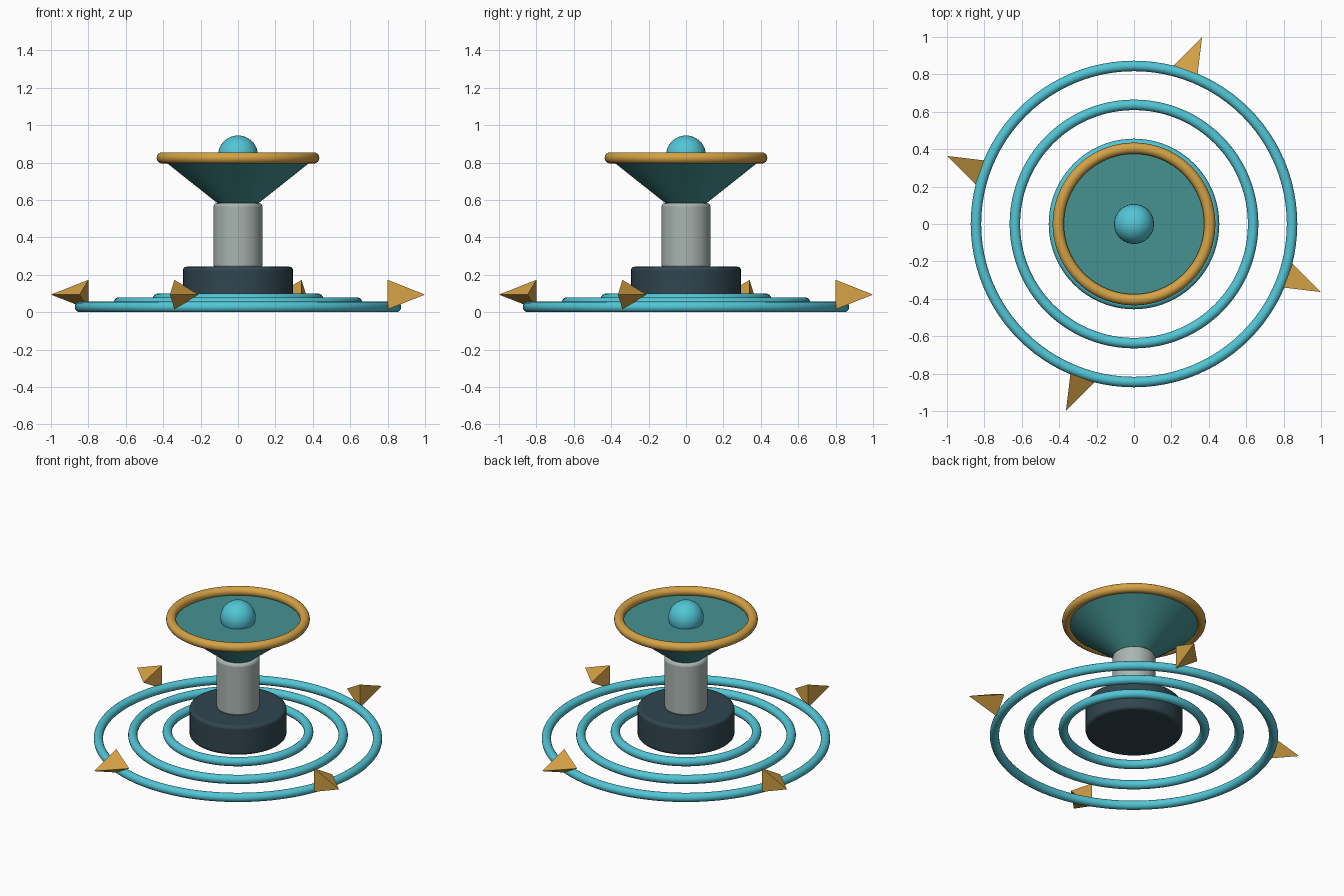
import bpy
import math

if "Cube" in bpy.data.objects:
    bpy.data.objects.remove(bpy.data.objects["Cube"])


def material(name, rgb):
    m = bpy.data.materials.new(name)
    m.diffuse_color = (*rgb, 1.0)
    m.use_nodes = True
    m.node_tree.nodes["Principled BSDF"].inputs["Base Color"].default_value = m.diffuse_color
    return m


CYAN = material("bright_cyan", (0.085, 0.56, 0.67))
GOLD = material("warm_gold", (0.66, 0.36, 0.06))
TEAL = material("deep_teal", (0.058, 0.29, 0.285))
SLATE = material("dark_slate", (0.030, 0.060, 0.078))
GREY = material("pale_grey", (0.40, 0.46, 0.44))


def finish(name, mat, smooth=True):
    ob = bpy.context.object
    ob.name = name
    ob.data.materials.append(mat)
    if smooth:
        bpy.ops.object.shade_smooth_by_angle(angle=math.radians(35))
    return ob


def ring(name, mat, radius, tube, z):
    bpy.ops.mesh.primitive_torus_add(major_radius=radius, minor_radius=tube,
                                     major_segments=96, minor_segments=16,
                                     location=(0, 0, z))
    return finish(name, mat)


def drum(name, mat, radius, bottom, top, bevel):
    bpy.ops.mesh.primitive_cylinder_add(vertices=48, radius=radius,
                                        depth=top - bottom,
                                        location=(0, 0, (top + bottom) / 2))
    ob = finish(name, mat)
    mod = ob.modifiers.new("soft_edges", "BEVEL")
    mod.width = bevel
    mod.segments = 3
    mod.limit_method = "ANGLE"
    return ob


# Stepped floor rings
ring("outer_ring", CYAN, 0.845, 0.028, 0.028)
ring("middle_ring", CYAN, 0.637, 0.028, 0.051)
ring("inner_ring", CYAN, 0.428, 0.028, 0.072)

# Pedestal and column
drum("base", SLATE, 0.294, 0.05, 0.243, 0.018)
drum("column", GREY, 0.131, 0.235, 0.583, 0.018)

# Dish with gold rim and central orb
DISH_BOTTOM, DISH_TOP = 0.575, 0.805
bpy.ops.mesh.primitive_cone_add(vertices=64, radius1=0.10, radius2=0.39,
                                depth=DISH_TOP - DISH_BOTTOM,
                                location=(0, 0, (DISH_TOP + DISH_BOTTOM) / 2))
finish("dish", TEAL)
ring("dish_rim", GOLD, 0.405, 0.030, 0.825)
bpy.ops.mesh.primitive_uv_sphere_add(segments=32, ring_count=16, radius=0.107,
                                     location=(0, 0, 0.838))
finish("orb", CYAN)

# Three-sided spikes pointing outward around the outer ring
BASE_R, TIP_R, SPIKE_R = 0.868, 1.064, 0.091
for i in range(4):
    a = math.radians(-20 + 90 * i)
    out = (math.cos(a), math.sin(a))
    side = (-math.sin(a), math.cos(a))
    verts = [(out[0] * TIP_R, out[1] * TIP_R, 0.094)]
    for k in range(3):
        t = math.tau * k / 3
        s, h = SPIKE_R * math.cos(t), SPIKE_R * math.sin(t)
        verts.append((out[0] * BASE_R + side[0] * s,
                      out[1] * BASE_R + side[1] * s, 0.094 + h))
    mesh = bpy.data.meshes.new("spike")
    mesh.from_pydata(verts, [], [(0, 1, 2), (0, 2, 3), (0, 3, 1), (3, 2, 1)])
    mesh.materials.append(GOLD)
    bpy.context.collection.objects.link(
        bpy.data.objects.new(f"spike_{i + 1}", mesh))
